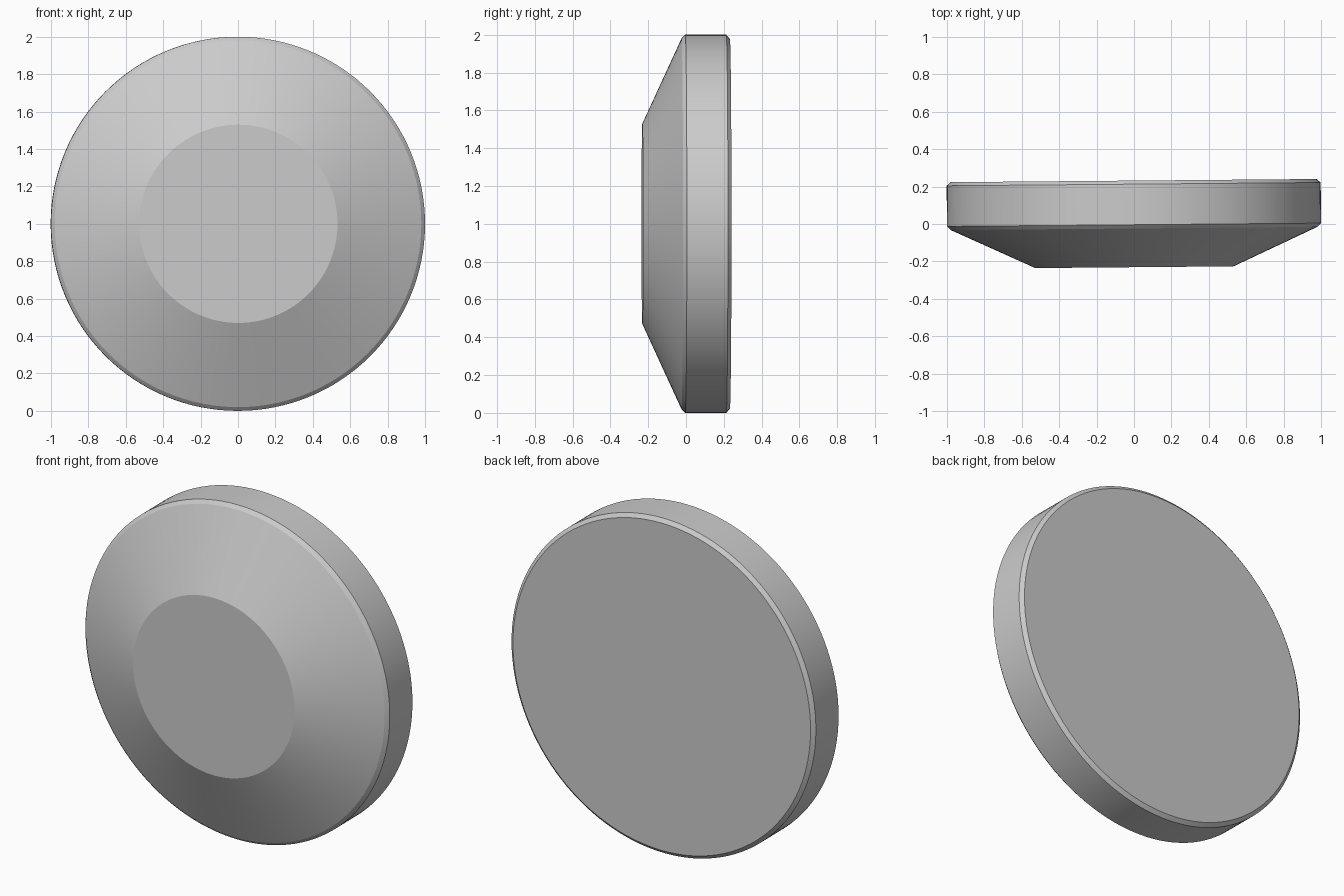
import bpy, bmesh, math
from mathutils import Matrix

if "Cube" in bpy.data.objects:
    bpy.data.objects.remove(bpy.data.objects["Cube"])

SEGMENTS = 128

# Half profile of the disc as (radius, y), front to back
profile = [(0.53, -0.231), (0.98, -0.024), (1.0, -0.004),
           (1.0, 0.213), (0.978, 0.232)]

# Lathe the profile around the y axis
bm = bmesh.new()
rings = []
for r, y in profile:
    ring = []
    for i in range(SEGMENTS):
        a = 2 * math.pi * i / SEGMENTS
        ring.append(bm.verts.new((r * math.cos(a), y, r * math.sin(a))))
    rings.append(ring)
for a, b in zip(rings, rings[1:]):
    for i in range(SEGMENTS):
        j = (i + 1) % SEGMENTS
        bm.faces.new((a[i], a[j], b[j], b[i]))

# Flat front and back caps
bm.faces.new(rings[0])
bm.faces.new(rings[-1])
bmesh.ops.recalc_face_normals(bm, faces=bm.faces[:])

# Slight turn about z, then stand on the ground
bm.transform(Matrix.Translation((0, 0, 1)) @ Matrix.Rotation(math.radians(0.5), 4, 'Z'))

mesh = bpy.data.meshes.new("bevelled_disc")
bm.to_mesh(mesh)
bm.free()
disc = bpy.data.objects.new("bevelled_disc", mesh)
bpy.context.collection.objects.link(disc)

# Smooth round surfaces, crisp chamfers
bpy.context.view_layer.objects.active = disc
disc.select_set(True)
bpy.ops.object.shade_smooth_by_angle(angle=math.radians(15))
